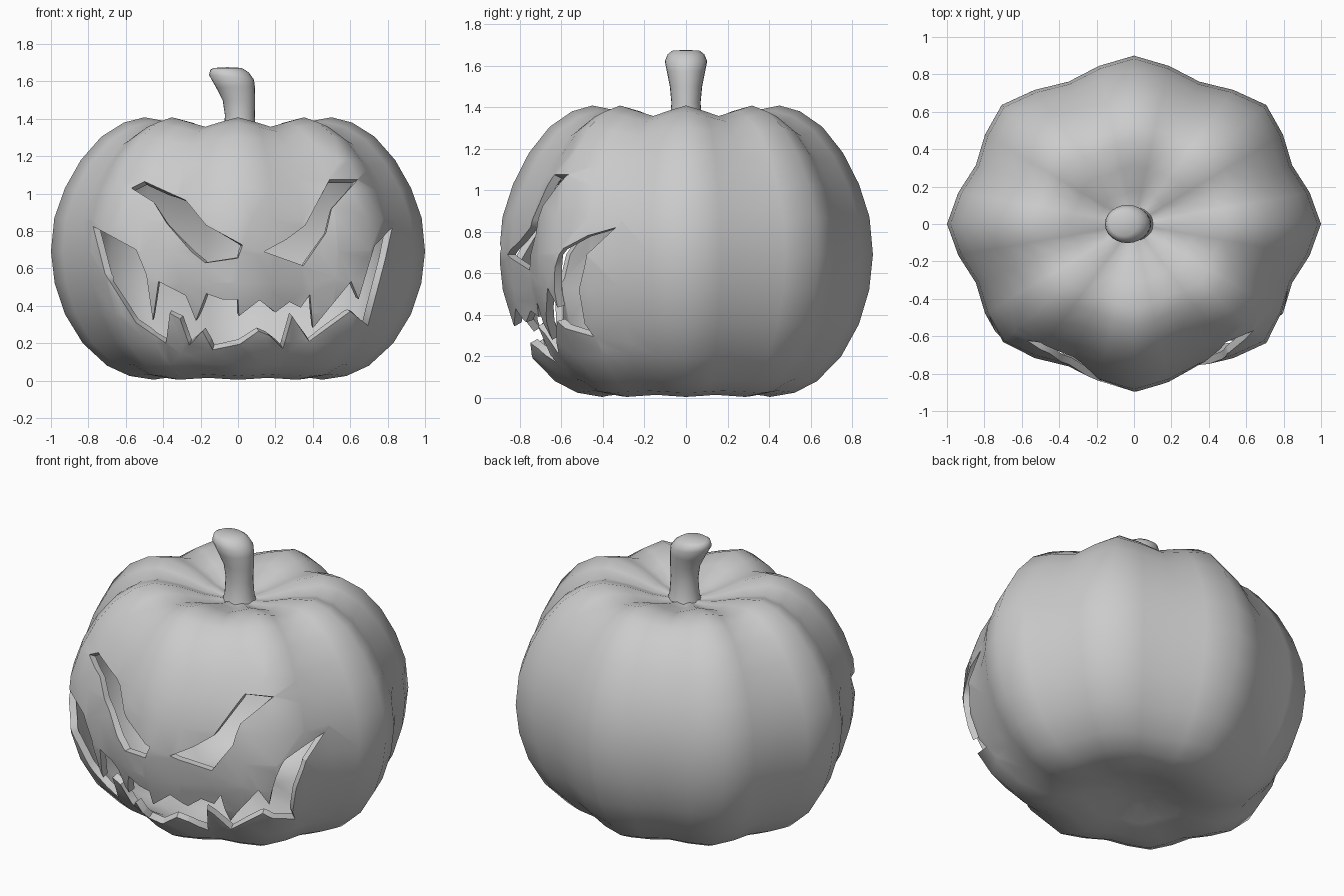
import bpy, bmesh
from math import sin, cos, pi, radians
from mathutils import Vector
from mathutils.geometry import intersect_point_line

if "Cube" in bpy.data.objects:
    bpy.data.objects.remove(bpy.data.objects["Cube"])


def loft(bm, rings, start, end):
    """Skin closed rings of points, closing both ends with a fan."""
    rows = [[bm.verts.new(p) for p in ring] for ring in rings]
    n = len(rows[0])
    for a, b in zip(rows, rows[1:]):
        for i in range(n):
            j = (i + 1) % n
            bm.faces.new((a[i], a[j], b[j], b[i]))
    for row, tip in ((rows[0], start), (rows[-1], end)):
        v = bm.verts.new(tip)
        for i in range(n):
            bm.faces.new((row[i], row[(i + 1) % n], v))
    bmesh.ops.recalc_face_normals(bm, faces=bm.faces[:])


def finish(bm, name, thickness=0, angle=50):
    me = bpy.data.meshes.new(name)
    bm.to_mesh(me)
    bm.free()
    ob = bpy.data.objects.new(name, me)
    bpy.context.collection.objects.link(ob)
    bpy.ops.object.select_all(action='DESELECT')
    ob.select_set(True)
    bpy.context.view_layer.objects.active = ob
    if thickness:
        m = ob.modifiers.new("wall", 'SOLIDIFY')
        m.thickness = thickness
        m.offset = -1
        bpy.ops.object.modifier_apply(modifier=m.name)
    bpy.ops.object.shade_smooth_by_angle(angle=radians(angle))
    return ob


def inside(x, z, poly):
    hit = False
    for (x1, z1), (x2, z2) in zip(poly, poly[1:] + poly[:1]):
        if (z1 > z) != (z2 > z) and x < (x2 - x1) * (z - z1) / (z2 - z1) + x1:
            hit = not hit
    return hit


def carve(bm, poly):
    """Slice the front skin along an outline seen from the front, drop the inside."""
    for (x1, z1), (x2, z2) in zip(poly, poly[1:] + poly[:1]):
        lo = (min(x1, x2) - .002, min(z1, z2) - .002)
        hi = (max(x1, x2) + .002, max(z1, z2) + .002)
        faces = []
        for f in bm.faces:
            xs = [v.co.x for v in f.verts]
            zs = [v.co.z for v in f.verts]
            if (f.calc_center_median().y < -.05 and max(xs) > lo[0] and min(xs) < hi[0]
                    and max(zs) > lo[1] and min(zs) < hi[1]):
                faces.append(f)
        geom = set(faces)
        for f in faces:
            geom.update(f.edges)
            geom.update(f.verts)
        bmesh.ops.bisect_plane(bm, geom=list(geom), dist=1e-5, plane_co=(x1, 0, z1),
                               plane_no=Vector((z2 - z1, 0, x1 - x2)).normalized())
    gone = []
    for f in bm.faces:
        c = f.calc_center_median()
        if c.y < -.05 and inside(c.x, c.z, poly):
            gone.append(f)
    bmesh.ops.delete(bm, geom=gone, context='FACES')


# Pumpkin shell: eight-lobed body from a ridge profile (radius, height)
profile = [(.15, .07), (.3, .03), (.45, .005), (.58, .025), (.7, .08), (.83, .2),
           (.925, .355), (.98, .52), (1, .69), (.982, .87), (.925, 1.03), (.84, 1.18),
           (.73, 1.305), (.61, 1.38), (.5, 1.408), (.35, 1.38), (.2, 1.325), (.1, 1.3)]
rings = []
for r, z in profile:
    ring = []
    for i in range(32):
        a = 2 * pi * i / 32
        groove = .5 - .5 * cos(8 * a)
        rr = r * (1 - .085 * groove)
        zz = z - .05 * groove * min(1, r / .4) * max(0, (z - .69) / .71)
        zz += .01 * groove * min(1, r / .4) * max(0, (.69 - z) / .69)
        ring.append((rr * cos(a), .9 * rr * sin(a), zz))
    rings.append(ring)
bm = bmesh.new()
loft(bm, rings, (0, 0, .08), (0, 0, 1.3))

# Carved face outlines (x, z)
left_eye = [(-.57, 1.03), (-.5, 1.065), (-.28, .965), (-.17, .83), (.025, .725),
            (0, .655), (-.175, .63), (-.25, .69), (-.38, .84), (-.45, .955)]
right_eye = [(.14, .69), (.35, .615), (.47, .79), (.5, .92), (.64, 1.075),
             (.49, 1.075), (.36, .83), (.26, .755)]
mouth = [(-.775, .825), (-.545, .7), (-.49, .565), (-.455, .32), (-.425, .53),
         (-.28, .455), (-.225, .32), (-.17, .465), (-.085, .435), (0, .435),
         (.005, .345), (.115, .43), (.2, .365), (.275, .42), (.335, .39),
         (.385, .46), (.4, .28), (.605, .53), (.645, .435), (.73, .72),
         (.825, .82), (.785, .64), (.695, .295), (.6, .37), (.38, .21),
         (.29, .345), (.24, .17), (.17, .24), (.11, .265), (.01, .195),
         (-.135, .165), (-.19, .265), (-.26, .19), (-.31, .33), (-.365, .36),
         (-.385, .2), (-.545, .31), (-.71, .57)]
for outline in (left_eye, right_eye, mouth):
    carve(bm, outline)
finish(bm, "pumpkin_shell", thickness=.04)

# Stem: leaning loft (centre x, z, radius x, radius y, tilt)
stem = [(.01, 1.27, .1, .095, 0), (.01, 1.32, .085, .08, 0), (.01, 1.42, .08, .07, 0),
        (.005, 1.5, .087, .078, 0), (-.013, 1.57, .103, .092, .005),
        (-.035, 1.622, .12, .102, -.012), (-.045, 1.655, .103, .088, -.008),
        (-.055, 1.672, .075, .065, 0)]
bm = bmesh.new()
loft(bm, [[(cx + rx * cos(2 * pi * i / 24), ry * sin(2 * pi * i / 24),
            z + t * cos(2 * pi * i / 24)) for i in range(24)]
          for cx, z, rx, ry, t in stem], (.01, 0, 1.27), (-.055, 0, 1.676))
finish(bm, "stem", angle=60)
